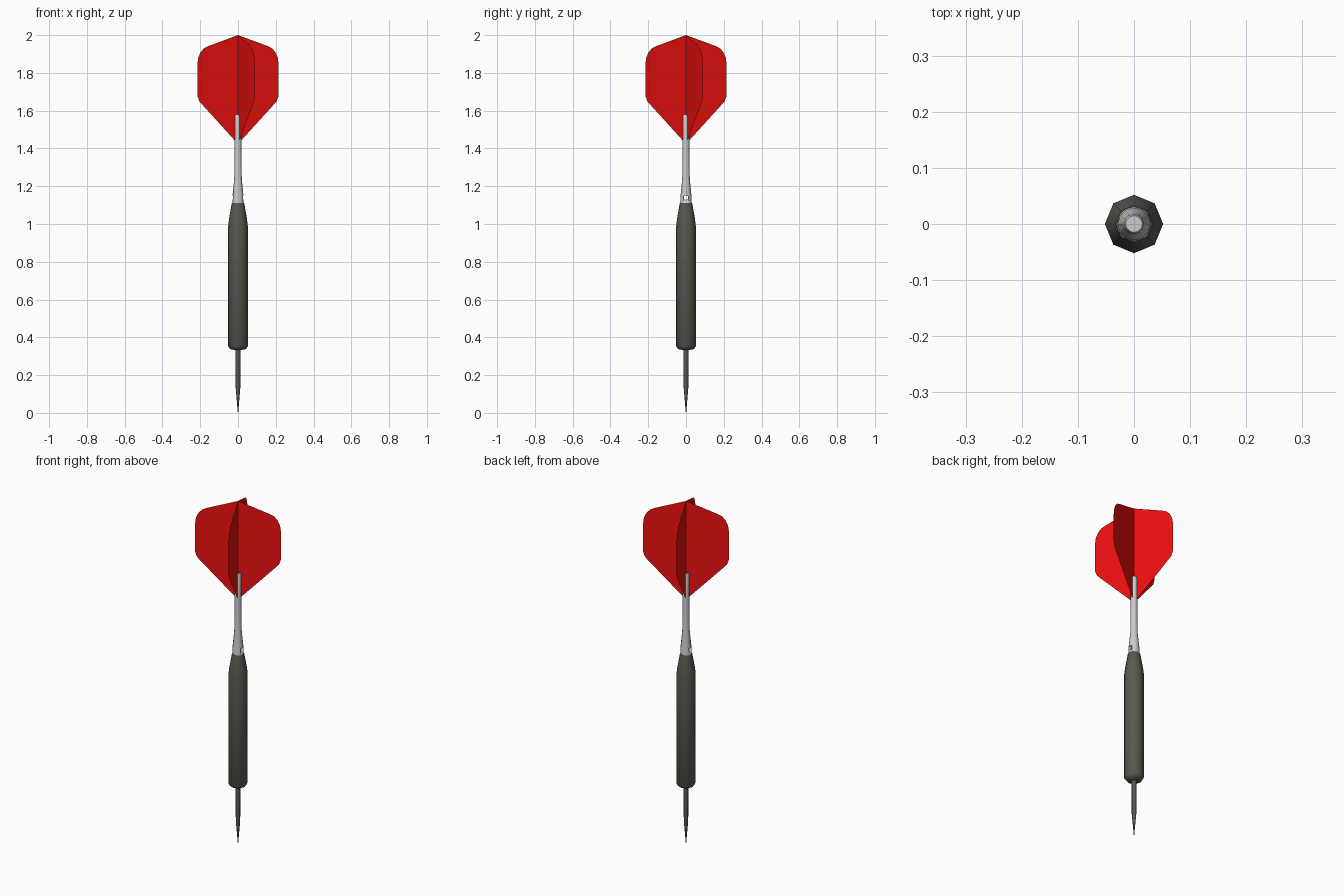
import bpy, bmesh
from math import sin, cos, pi, radians

if "Cube" in bpy.data.objects:
    bpy.data.objects.remove(bpy.data.objects["Cube"])


def material(name, rgb):
    m = bpy.data.materials.new(name)
    m.diffuse_color = (*rgb, 1)
    m.use_nodes = True
    m.node_tree.nodes["Principled BSDF"].inputs["Base Color"].default_value = m.diffuse_color
    return m


def finish(name, bm, mat=None, smooth=None):
    me = bpy.data.meshes.new(name)
    bm.to_mesh(me)
    bm.free()
    ob = bpy.data.objects.new(name, me)
    bpy.context.collection.objects.link(ob)
    if mat:
        me.materials.append(mat)
    if smooth:
        bpy.ops.object.select_all(action='DESELECT')
        ob.select_set(True)
        bpy.context.view_layer.objects.active = ob
        bpy.ops.object.shade_smooth_by_angle(angle=radians(smooth))
    return ob


def lathe(name, profile, sides, mat=None, smooth=50):
    """Closed turned part from (radius, z) points, bottom to top."""
    bm = bmesh.new()
    rings = [[bm.verts.new((r * cos(2 * pi * i / sides), r * sin(2 * pi * i / sides), z))
              for i in range(sides)] for r, z in profile]
    for a, b in zip(rings, rings[1:]):
        for i in range(sides):
            j = (i + 1) % sides
            bm.faces.new((a[i], a[j], b[j], b[i]))
    bm.faces.new(rings[0][::-1])
    bm.faces.new(rings[-1])
    bmesh.ops.remove_doubles(bm, verts=bm.verts[:], dist=1e-5)
    return finish(name, bm, mat, smooth)


red = material("flight_red", (0.85, 0.005, 0.005))
dark = material("dark_metal", (0.1, 0.1, 0.083))

# needle point
lathe("needle", [(0.001, 0), (0.012, 0.13), (0.013, 0.345)], 8, dark)

# heavy barrel, octagonal
lathe("barrel", [(0.014, 0.332), (0.042, 0.338), (0.052, 0.352),
                 (0.052, 0.99), (0.047, 1.03), (0.033, 1.11)], 8, dark)

# shaft with a small hole drilled across it
shaft = lathe("shaft", [(0.031, 1.10), (0.029, 1.15), (0.020, 1.24),
                        (0.018, 1.40), (0.018, 1.57), (0.015, 1.58)], 12)
drill = lathe("hole_cutter", [(0.012, -0.1), (0.012, 0.1)], 12)
drill.rotation_euler.y = pi / 2
drill.location.z = 1.14
drill.hide_render = True
drill.hide_viewport = True
cut = shaft.modifiers.new("hole", 'BOOLEAN')
cut.object = drill
cut.operation = 'DIFFERENCE'
cut.solver = 'EXACT'

# four thin fins of the flight
outline = [(0, 1.43), (0.016, 1.44), (0.203, 1.63), (0.222, 1.65), (0.233, 1.68),
           (0.233, 1.845), (0.228, 1.88), (0.214, 1.91), (0.195, 1.93),
           (0.17, 1.942), (0, 2.0)]
bm = bmesh.new()
for k in range(4):
    a = radians(22.5 + 90 * k)
    bm.faces.new([bm.verts.new((r * cos(a), r * sin(a), z)) for r, z in outline])
finish("flight", bm, red)
